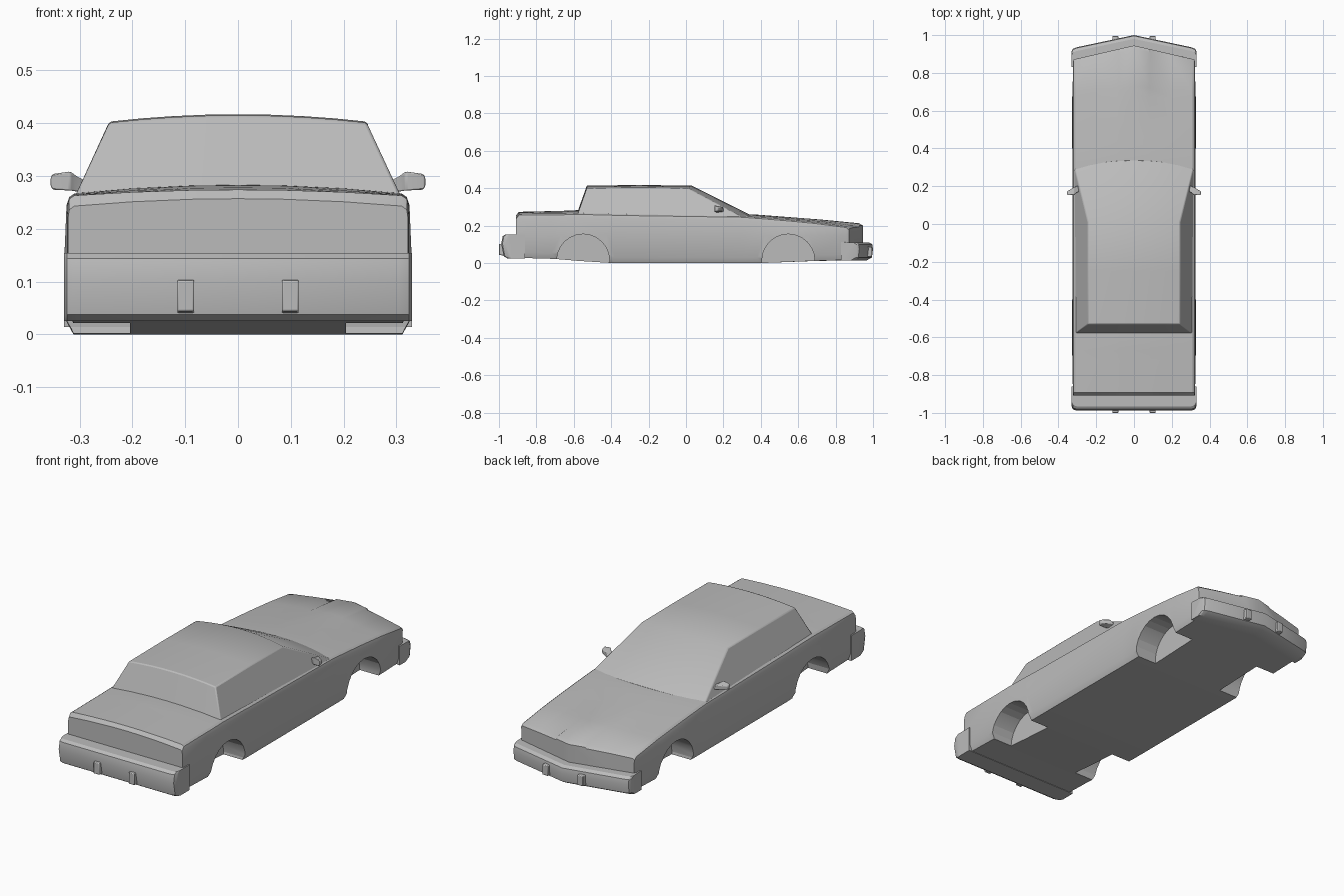
import bpy
import bmesh
import math

cube = bpy.data.objects.get("Cube")
if cube:
    bpy.data.objects.remove(cube, do_unlink=True)

GREY = (0.5, 0.5, 0.5, 1)
paint = bpy.data.materials.new("plain grey")
paint.use_nodes = True
paint.diffuse_color = GREY
paint.node_tree.nodes["Principled BSDF"].inputs["Base Color"].default_value = GREY


def activate(ob):
    bpy.ops.object.select_all(action='DESELECT')
    ob.select_set(True)
    bpy.context.view_layer.objects.active = ob


def loft(name, rings, closed=True, caps=(False, True), bevel=0):
    """Skin the rings of the +x half, mirror them to -x and shade the result."""
    bm = bmesh.new()
    rows = [[bm.verts.new(p) for p in ring] for ring in rings]
    n = len(rows[0])
    for a, b in zip(rows, rows[1:]):
        for i in range(n if closed else n - 1):
            j = (i + 1) % n
            bm.faces.new((a[i], a[j], b[j], b[i]))
    for row, cap in ((rows[0], caps[0]), (rows[-1], caps[1])):
        if cap:
            bm.faces.new(row)
    geom = bm.verts[:] + bm.edges[:] + bm.faces[:]
    bmesh.ops.mirror(bm, geom=geom, axis='X', merge_dist=0.0005)
    bmesh.ops.recalc_face_normals(bm, faces=bm.faces)
    mesh = bpy.data.meshes.new(name)
    bm.to_mesh(mesh)
    bm.free()
    mesh.materials.append(paint)
    ob = bpy.data.objects.new(name, mesh)
    bpy.context.collection.objects.link(ob)
    if bevel:
        mod = ob.modifiers.new("soft edges", 'BEVEL')
        mod.width, mod.segments, mod.angle_limit = bevel, 2, math.radians(35)
    activate(ob)
    bpy.ops.object.shade_smooth_by_angle(angle=math.radians(30))
    return ob


# Body: half sections from the floor centre round the side to the deck centre
def section(y, floor, edge, centre, width, vee=0, step=0):
    def top(x, lift=0):
        return (x, centre - (centre - edge) * (x / 0.31) ** 2 + lift)
    pts = [(0, floor), (0.312, floor), (width, floor + 0.03), (width, 0.15),
           (min(width, 0.325), edge - 0.022), (0.32, edge - 0.007), top(0.31),
           top(0.2), top(0.088), top(0.08, step), top(0, step)]
    return [(x, y - vee * x / 0.325, z) for x, z in pts]


body = loft("body", [
    section(-0.908, 0.028, 0.243, 0.257, 0.322),
    section(-0.893, 0.028, 0.263, 0.274, 0.324),
    section(-0.72, 0.023, 0.265, 0.278, 0.325),
    section(-0.67, 0.02, 0.265, 0.279, 0.329),
    section(-0.58, 0.012, 0.267, 0.283, 0.329),
    section(-0.42, 0.002, 0.264, 0.27, 0.329),
    section(-0.38, 0, 0.262, 0.27, 0.325),
    section(0.3, 0, 0.252, 0.263, 0.325),
    section(0.38, 0, 0.246, 0.259, 0.325),
    section(0.42, 0.001, 0.243, 0.256, 0.329),
    section(0.55, 0.006, 0.233, 0.246, 0.329, 0.01),
    section(0.68, 0.011, 0.222, 0.234, 0.329, 0.025, 0.002),
    section(0.73, 0.012, 0.218, 0.229, 0.325, 0.035, 0.003),
    section(0.925, 0.017, 0.197, 0.207, 0.323, 0.07, 0.006),
    section(0.945, 0.018, 0.185, 0.195, 0.318, 0.075, 0.006),
], closed=False, caps=(True, True))

# Wheel wells cut into both sides
for y in (-0.55, 0.547):
    for side in (-1, 1):
        bpy.ops.mesh.primitive_cylinder_add(
            vertices=24, radius=0.141, depth=0.2,
            location=(side * 0.305, y, 0.014), rotation=(0, math.pi / 2, 0))
        cutter = bpy.context.object
        cutter.data.materials.append(paint)
        activate(body)
        mod = body.modifiers.new("wheel well", 'BOOLEAN')
        mod.operation, mod.object, mod.solver = 'DIFFERENCE', cutter, 'EXACT'
        bpy.ops.object.modifier_apply(modifier=mod.name)
        bpy.data.objects.remove(cutter, do_unlink=True)
activate(body)
bpy.ops.object.shade_smooth_by_angle(angle=math.radians(30))


# Cabin: lengthwise columns from the centre out to the flat side windows
def cabin_column(f):
    bow, base, roof = f * f, 0.316 * f, 0.244 * f
    crown = 0.014 * (1 - bow)
    return [(base, 0.34 - 0.04 * bow, 0.246 + crown),
            (roof, 0.03 - 0.02 * bow, 0.401 + crown),
            (roof, -0.25, 0.403 + crown),
            (roof, -0.53, 0.401 + crown),
            (base, -0.585, 0.246 + crown)]


loft("cabin", [cabin_column(i / 4) for i in range(5)], bevel=0.005)


# Bumpers: one profile swept outward, with the corners drawn in
def bumper(name, profile, vee, inset):
    mid = sum(p[0] for p in profile) / len(profile)
    rings = []
    for x, pull in ((0, 0), (0.305, 0), (0.324, 0.3), (0.33, 1)):
        rings.append([(x, y - vee * x / 0.33 + math.copysign(inset, -mid) * pull
                       if abs(y) > 0.95 else y - vee * x / 0.33, z)
                      for y, z in profile])
    loft(name, rings)


bumper("rear_bumper", [(-0.86, 0.154), (-0.965, 0.154), (-0.98, 0.144),
                       (-0.988, 0.104), (-0.975, 0.037), (-0.955, 0.025),
                       (-0.86, 0.025)], 0, 0.022)
bumper("front_bumper", [(0.9, 0.112), (0.98, 0.11), (0.996, 0.1),
                        (1.0, 0.075), (0.994, 0.03), (0.965, 0.014),
                        (0.9, 0.014)], 0.07, 0.015)


# Bumper guards
def guards(name, inner, outer, low, high):
    profile = [(inner, low), (outer, low + 0.006), (outer, high - 0.004), (inner, high)]
    loft(name, [[(x, y, z) for y, z in profile] for x in (0.083, 0.115)],
         caps=(True, True), bevel=0.003)


guards("rear_bumper_guards", -0.96, -1.0, 0.038, 0.106)
guards("front_bumper_guards", 0.95, 0.995, 0.03, 0.09)


# Door mirrors: a flat-backed housing narrowing to its stalk
def housing(x, back, front, low, high):
    return [(x, back, low), (x, back, high),
            (x, front, high - 0.008), (x, front, low + 0.006)]


loft("door_mirrors", [
    housing(0.285, 0.175, 0.2, 0.265, 0.29),
    housing(0.305, 0.165, 0.2, 0.27, 0.3),
    housing(0.318, 0.153, 0.195, 0.272, 0.309),
    housing(0.35, 0.153, 0.175, 0.273, 0.305),
    housing(0.355, 0.155, 0.17, 0.278, 0.3),
], caps=(True, True), bevel=0.003)
